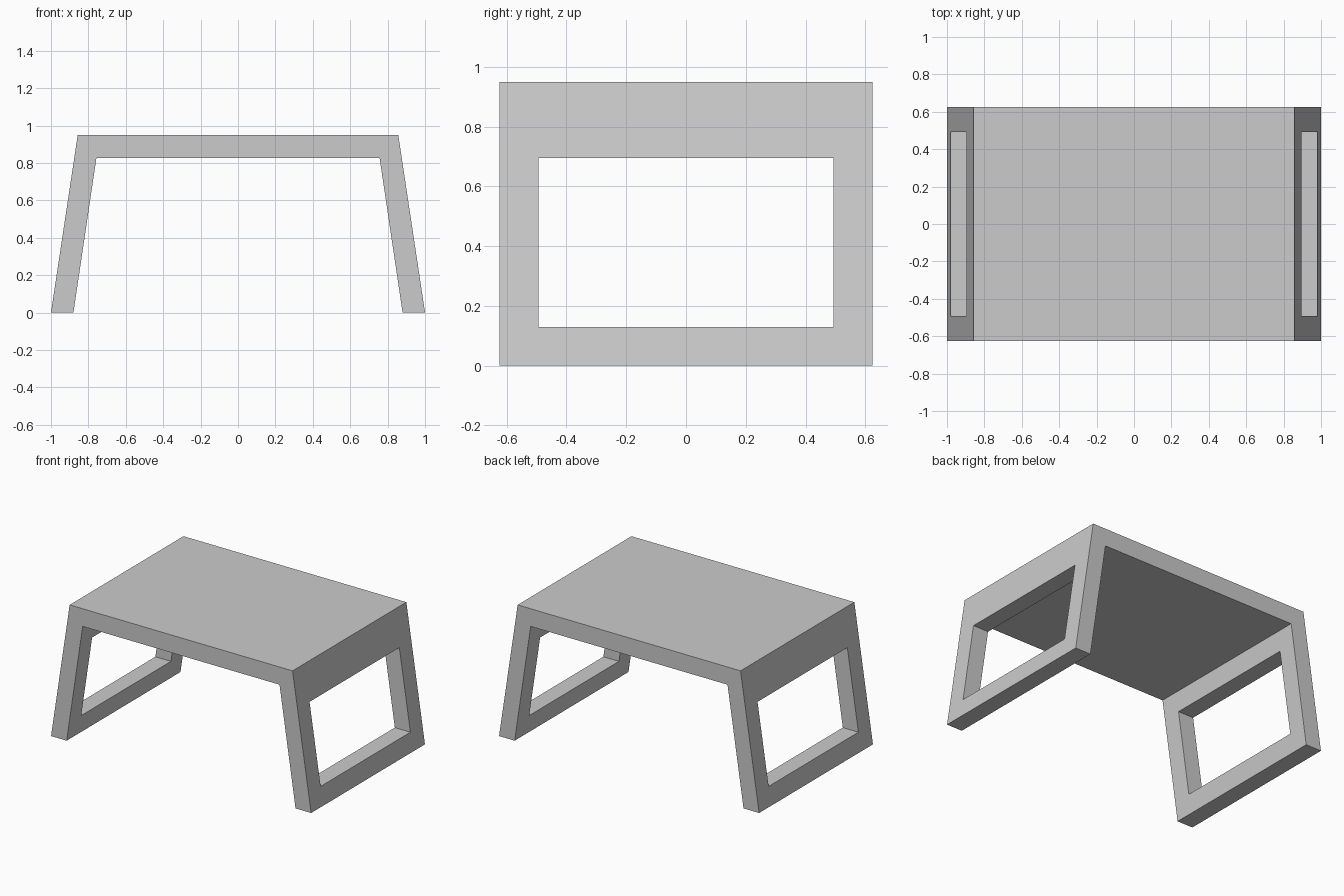
import bpy, bmesh

if "Cube" in bpy.data.objects:
    bpy.data.objects.remove(bpy.data.objects["Cube"])

HALF_DEPTH = 0.625


def make_object(name, bm):
    bmesh.ops.recalc_face_normals(bm, faces=bm.faces)
    mesh = bpy.data.meshes.new(name)
    bm.to_mesh(mesh)
    bm.free()
    obj = bpy.data.objects.new(name, mesh)
    bpy.context.collection.objects.link(obj)
    return obj


# Table body: splayed U-shaped profile, mirrored in x and extruded along y
half = [(1.0, 0.0), (0.857, 0.95)]
inner = [(0.757, 0.827), (0.88, 0.0)]
left = [(-x, z) for x, z in reversed(half)] + [(-x, z) for x, z in reversed(inner)]
profile = half + left[:2] + left[:1:-1][::-1][::-1]
profile = half + [(-x, z) for x, z in reversed(half)] \
    + [(-x, z) for x, z in reversed(inner)] + inner
bm = bmesh.new()
face = bm.faces.new([bm.verts.new((x, -HALF_DEPTH, z)) for x, z in profile])
extruded = bmesh.ops.extrude_face_region(bm, geom=[face], use_keep_orig=True)
verts = [g for g in extruded["geom"] if isinstance(g, bmesh.types.BMVert)]
bmesh.ops.translate(bm, verts=verts, vec=(0, 2 * HALF_DEPTH, 0))
table = make_object("table", bm)

# Rectangular opening cut straight through both side panels
bm = bmesh.new()
bmesh.ops.create_cube(bm, size=1)
bmesh.ops.scale(bm, verts=bm.verts, vec=(3.0, 0.986, 0.565))
bmesh.ops.translate(bm, verts=bm.verts, vec=(0, 0, 0.4120))
cutter = make_object("side_opening_cutter", bm)
cutter.hide_render = True

cut = table.modifiers.new("side_openings", 'BOOLEAN')
cut.operation = 'DIFFERENCE'
cut.solver = 'EXACT'
cut.object = cutter
bpy.context.view_layer.objects.active = table
bpy.ops.object.modifier_apply(modifier=cut.name)
bpy.data.objects.remove(cutter)
